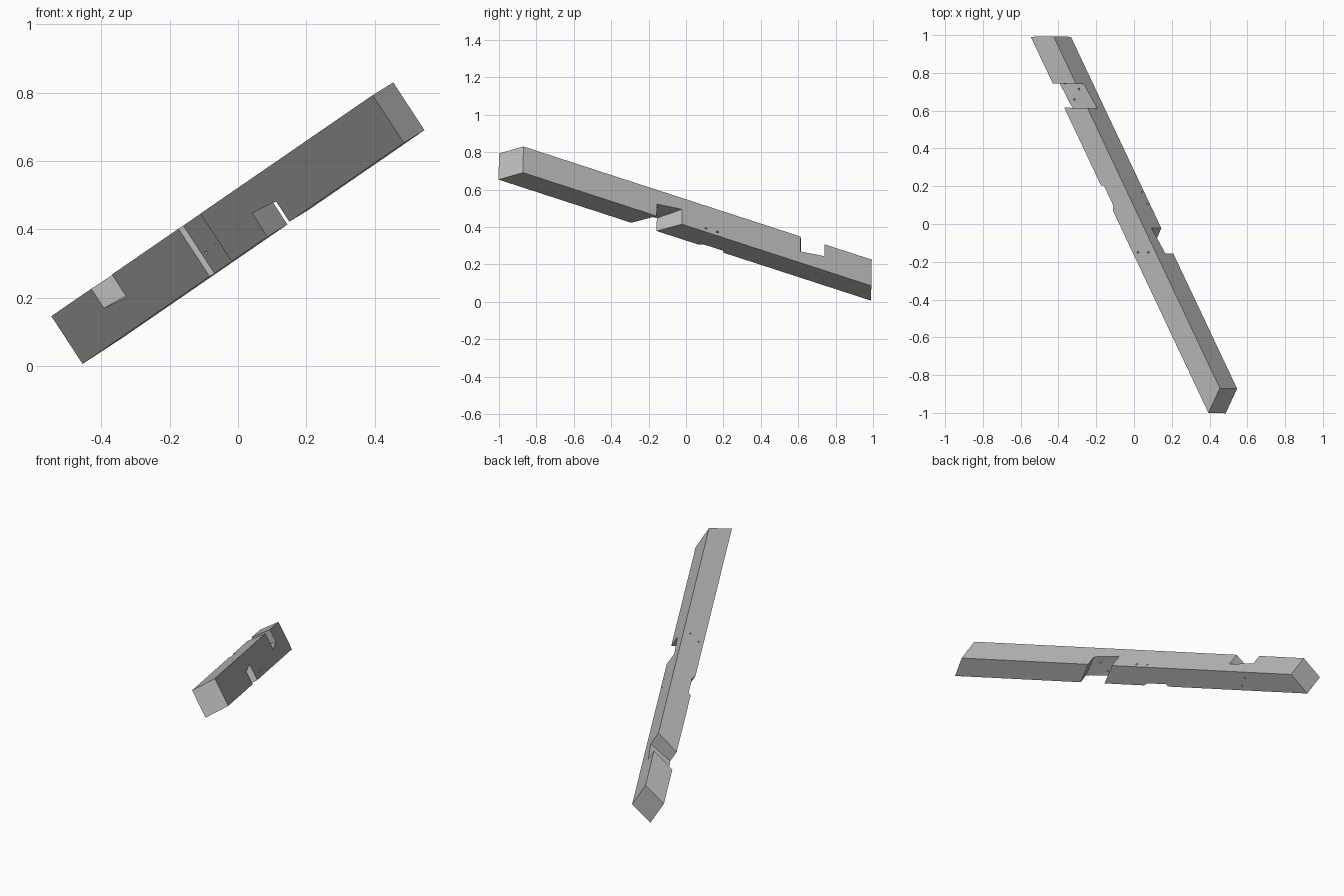
import bpy, bmesh
from mathutils import Vector, Matrix

if "Cube" in bpy.data.objects:
    bpy.data.objects.remove(bpy.data.objects["Cube"], do_unlink=True)

# Beam frame: u runs up the beam, v from top face to underside, w across
U = Vector((0.41, -0.868, 0.282)).normalized()
V = Vector((0.541, 0, -0.841))
V = (V - U * V.dot(U)).normalized()
W = U.cross(V)
FRAME = Matrix((U, V, W)).transposed()
ORIGIN = Vector((0.394, -1.0, 0.793))
DEPTH, WIDTH = 0.167, 0.1266

grey = bpy.data.materials.new("timber_grey")
grey.use_nodes = True
colour = (0.5, 0.5, 0.5, 1)
grey.diffuse_color = colour
grey.node_tree.nodes["Principled BSDF"].inputs["Base Color"].default_value = colour


def place(p):
    return ORIGIN + FRAME @ Vector(p)


def add_object(name, bm):
    bmesh.ops.recalc_face_normals(bm, faces=bm.faces)
    mesh = bpy.data.meshes.new(name)
    bm.to_mesh(mesh)
    bm.free()
    mesh.materials.append(grey)
    obj = bpy.data.objects.new(name, mesh)
    bpy.context.collection.objects.link(obj)
    return obj


def block(name, near, far):
    """Six-sided solid between two four-cornered outlines."""
    bm = bmesh.new()
    a = [bm.verts.new(place(p)) for p in near]
    b = [bm.verts.new(place(p)) for p in far]
    bm.faces.new(a)
    bm.faces.new(b[::-1])
    for i in range(4):
        j = (i + 1) % 4
        bm.faces.new((a[i], b[i], b[j], a[j]))
    return add_object(name, bm)


def notch(name, near, far, extend=0.3):
    """Skewed notch: (u, v) outlines on both side faces, run out past them."""
    outlines = [[], []]
    for (u0, v0), (u1, v1) in zip(near, far):
        p, q = Vector((u0, v0, 0)), Vector((u1, v1, WIDTH))
        outlines[0].append(p - (q - p) * extend)
        outlines[1].append(q + (q - p) * extend)
    return block(name, *outlines)


def drill(name, start, end, radius=0.005):
    """Thin round cutter between two points, run out past both."""
    a, b = place(start), place(end)
    axis = b - a
    bm = bmesh.new()
    turn = axis.to_track_quat('Z', 'Y').to_matrix().to_4x4()
    bmesh.ops.create_cone(bm, cap_ends=True, segments=12, radius1=radius,
                          radius2=radius, depth=axis.length + 0.04,
                          matrix=Matrix.Translation((a + b) / 2) @ turn)
    return add_object(name, bm)


# Beam with mitred ends
beam = block("beam",
             [(0, 0, 0), (0, DEPTH, 0), (-2.295, DEPTH, 0), (-2.295, 0, 0)],
             [(-0.078, 0, WIDTH), (-0.078, DEPTH, WIDTH),
              (-2.225, DEPTH, WIDTH), (-2.225, 0, WIDTH)])

over, under = -0.03, DEPTH + 0.03
cutters = [
    # Notch in the top near the low end
    notch("top_notch",
          [(-2.01, over), (-1.863, over), (-1.863, 0.08), (-2.01, 0.068)],
          [(-1.935, over), (-1.787, over), (-1.787, 0.095), (-1.935, 0.077)]),
    # Notch in the underside near the middle
    notch("underside_notch",
          [(-0.974, under), (-0.818, under), (-0.818, DEPTH - 0.07), (-0.974, DEPTH - 0.082)],
          [(-1.057, under), (-0.902, under), (-0.902, DEPTH - 0.077), (-1.057, DEPTH - 0.095)]),
    # Shallow housing across the side face
    block("side_housing",
          *[[(-1.392, v, -0.01), (-1.212, v, -0.01),
             (-1.258, v, 0.0155), (-1.38, v, 0.0155)] for v in (over, under)]),
]

# Screw holes through each joint
holes = [
    ((-1.356, 0.103, 0.0155), (-1.276, 0.142, WIDTH)),
    ((-1.282, 0.102, 0.0155), (-1.204, 0.142, WIDTH)),
    ((-0.963, 0, 0.0285), (-0.963, 0.09, 0.0285)),
    ((-0.931, 0, 0.0854), (-0.931, 0.09, 0.0854)),
    ((-1.927, 0.08, 0.086), (-1.911, DEPTH, 0.084)),
    ((-1.894, 0.08, 0.033), (-1.878, DEPTH, 0.031)),
]
cutters += [drill("screw_hole", a, b) for a, b in holes]

# Cut the joints and discard the cutters
for cutter in cutters:
    cutter.hide_render = True
    cut = beam.modifiers.new(cutter.name, 'BOOLEAN')
    cut.operation, cut.solver, cut.object = 'DIFFERENCE', 'EXACT', cutter
bpy.context.view_layer.update()
evaluated = beam.evaluated_get(bpy.context.evaluated_depsgraph_get())
result = bpy.data.meshes.new_from_object(evaluated)
beam.modifiers.clear()
beam.data = result
for cutter in cutters:
    bpy.data.objects.remove(cutter, do_unlink=True)
